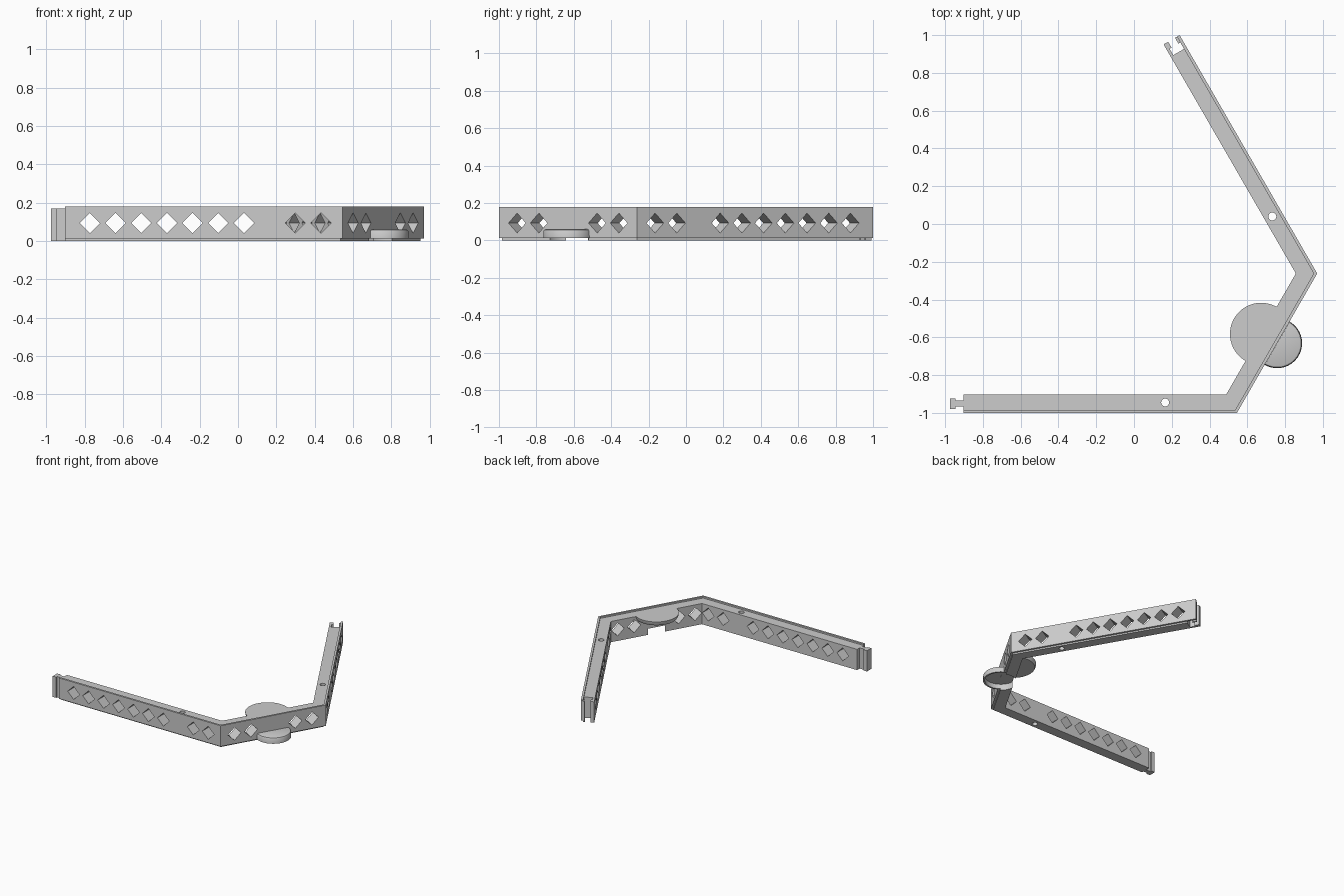
import bpy, bmesh, math
from mathutils import Vector

cube = bpy.data.objects.get("Cube")
if cube:
    bpy.data.objects.remove(cube, do_unlink=True)

grey = bpy.data.materials.new("plain grey")
grey.use_nodes = True
COLOUR = (0.604, 0.604, 0.604, 1)
grey.diffuse_color = COLOUR
grey.node_tree.nodes["Principled BSDF"].inputs["Base Color"].default_value = COLOUR

# Main sizes
WIDTH, LIP = 0.098, 0.016
FLOOR, SHELF, TOP = 0.012, 0.168, 0.18
MID_Z = 0.093
S60, C60 = math.sin(math.radians(60)), 0.5
corner_a, corner_b = Vector((0.545, -1.0)), Vector((0.97, -0.262))
LEN_FRONT, LEN_BACK = 1.447, 1.457
LEN_MID = (corner_b - corner_a).length

# Each bar: start corner, direction along it, direction inward
front_bar = (corner_a, Vector((-1, 0)), Vector((0, 1)))
mid_bar = (corner_a, Vector((C60, S60)), Vector((-S60, C60)))
back_bar = (corner_b, Vector((-C60, S60)), Vector((-S60, -C60)))


def place(bar, along, inward, z):
    p = bar[0] + bar[1] * along + bar[2] * inward
    return Vector((p.x, p.y, z))


def add_loft(bm, rings):
    """Skin a row of equal closed rings and cap both ends."""
    loops = [[bm.verts.new(p) for p in ring] for ring in rings]
    n = len(loops[0])
    for a, b in zip(loops, loops[1:]):
        for i in range(n):
            j = (i + 1) % n
            bm.faces.new((a[i], a[j], b[j], b[i]))
    bm.faces.new(list(reversed(loops[0])))
    bm.faces.new(loops[-1])


def make(name, solids):
    bm = bmesh.new()
    for rings in solids:
        add_loft(bm, rings)
    bmesh.ops.remove_doubles(bm, verts=bm.verts, dist=1e-5)
    bmesh.ops.recalc_face_normals(bm, faces=bm.faces)
    mesh = bpy.data.meshes.new(name)
    bm.to_mesh(mesh)
    bm.free()
    mesh.materials.append(grey)
    obj = bpy.data.objects.new(name, mesh)
    bpy.context.collection.objects.link(obj)
    return obj


def cut(target, solids):
    """Subtract solids that do not overlap one another."""
    cutter = make("opening_cutter", solids)
    cutter.hide_render = True
    boolean = target.modifiers.new("openings", "BOOLEAN")
    boolean.operation = "DIFFERENCE"
    boolean.solver = "EXACT"
    boolean.use_self = True
    boolean.object = cutter
    bpy.context.view_layer.update()
    result = bpy.data.meshes.new_from_object(
        target.evaluated_get(bpy.context.evaluated_depsgraph_get()))
    target.modifiers.clear()
    target.data = result
    bpy.data.objects.remove(cutter, do_unlink=True)


def prism(bar, outline, z0, z1):
    """Vertical prism from (along, inward) points."""
    return [[place(bar, a, i, z) for a, i in outline] for z in (z0, z1)]


def circle(along, inward, r, n):
    steps = [2 * math.pi * k / n for k in range(n)]
    return [(along + r * math.cos(t), inward + r * math.sin(t)) for t in steps]


def tee(s0, s1, s2, neck, head):
    """T-shaped outline centred on the bar, neck from s0 to s1, head to s2."""
    half = [(s0, neck), (s1, neck), (s1, head), (s2, head)]
    c = WIDTH / 2
    return [(s, c + w) for s, w in half] + [(s, c - w) for s, w in reversed(half)]


def diamond(bar, along):
    r = 0.053
    shape = [(-r, 0), (0, r), (r, 0), (0, -r)]
    return [[place(bar, along + a, d, MID_Z + z) for a, z in shape]
            for d in (-0.01, WIDTH + 0.002)]


def half_turn(inward, side, profile, steps=32):
    """Half revolution about the middle of the centre bar."""
    turn = [math.pi * k / steps for k in range(steps + 1)]
    return [[place(mid_bar, LEN_MID / 2 + r * math.cos(t),
                   inward + side * r * math.sin(t), z) for r, z in profile]
            for t in turn]


# Bent frame: stepped cross-section swept with mitred corners
section = [(0, FLOOR), (0, TOP), (LIP, TOP), (LIP, SHELF),
           (WIDTH, SHELF), (WIDTH, 0), (LIP, 0), (LIP, FLOOR)]
miter = math.tan(math.radians(30))
frame = make("bent_frame", [[
    [place(front_bar, LEN_FRONT, d, z) for d, z in section],
    [place(front_bar, d * miter, d, z) for d, z in section],
    [place(back_bar, d * miter, d, z) for d, z in section],
    [place(back_bar, LEN_BACK, d, z) for d, z in section]]])

# Openings in the long bars: diamonds and a screw hole, plus the end socket
PITCH, FIRST = 0.134, 0.112
socket = prism(back_bar, tee(LEN_BACK + 0.03, LEN_BACK - 0.036,
                             LEN_BACK - 0.075, 0.021, 0.033), -0.1, 0.3)
for bar, extra in ((front_bar, []), (back_bar, [socket])):
    holes = [diamond(bar, FIRST + PITCH * k) for k in range(10) if k != 2]
    screw = prism(bar, circle(FIRST + 2 * PITCH, WIDTH * 0.56, 0.021, 24), -0.1, 0.3)
    cut(frame, holes + [screw] + extra)

# Openings in the centre bar: two diamonds each side and a pocket underneath
pocket = prism(mid_bar, circle(LEN_MID / 2, 0, 0.12, 64), -0.1, 0.05)
cut(frame, [pocket] + [diamond(mid_bar, s) for k in range(2)
                       for s in (FIRST + PITCH * k, LEN_MID - FIRST - PITCH * k)])

# Connector tab on the free end of the front bar
tab = make("connector_tab", [prism(front_bar, tee(
    LEN_FRONT, LEN_FRONT + 0.042, LEN_FRONT + 0.073, 0.016, 0.028), 0, SHELF)])

# Upper half disc, flush with the shelf on the inner side
disc = make("upper_disc", [half_turn(WIDTH, 1, [
    (0, SHELF), (0.165, SHELF), (0.163, 0.153), (0.155, 0.136), (0, 0.136)])])

# Lower hollow half cap on the outer side
cap = make("lower_cap", [half_turn(0, -1, [
    (0, 0.06), (0.12, 0.06), (0.127, 0.057), (0.131, 0.05), (0.132, FLOOR),
    (0.12, FLOOR), (0.12, 0.05), (0, 0.05)])])

# Smooth the round parts, keep the edges crisp
bpy.ops.object.select_all(action="DESELECT")
for obj in (frame, disc, cap):
    obj.select_set(True)
bpy.context.view_layer.objects.active = frame
bpy.ops.object.shade_smooth_by_angle(angle=math.radians(30))
